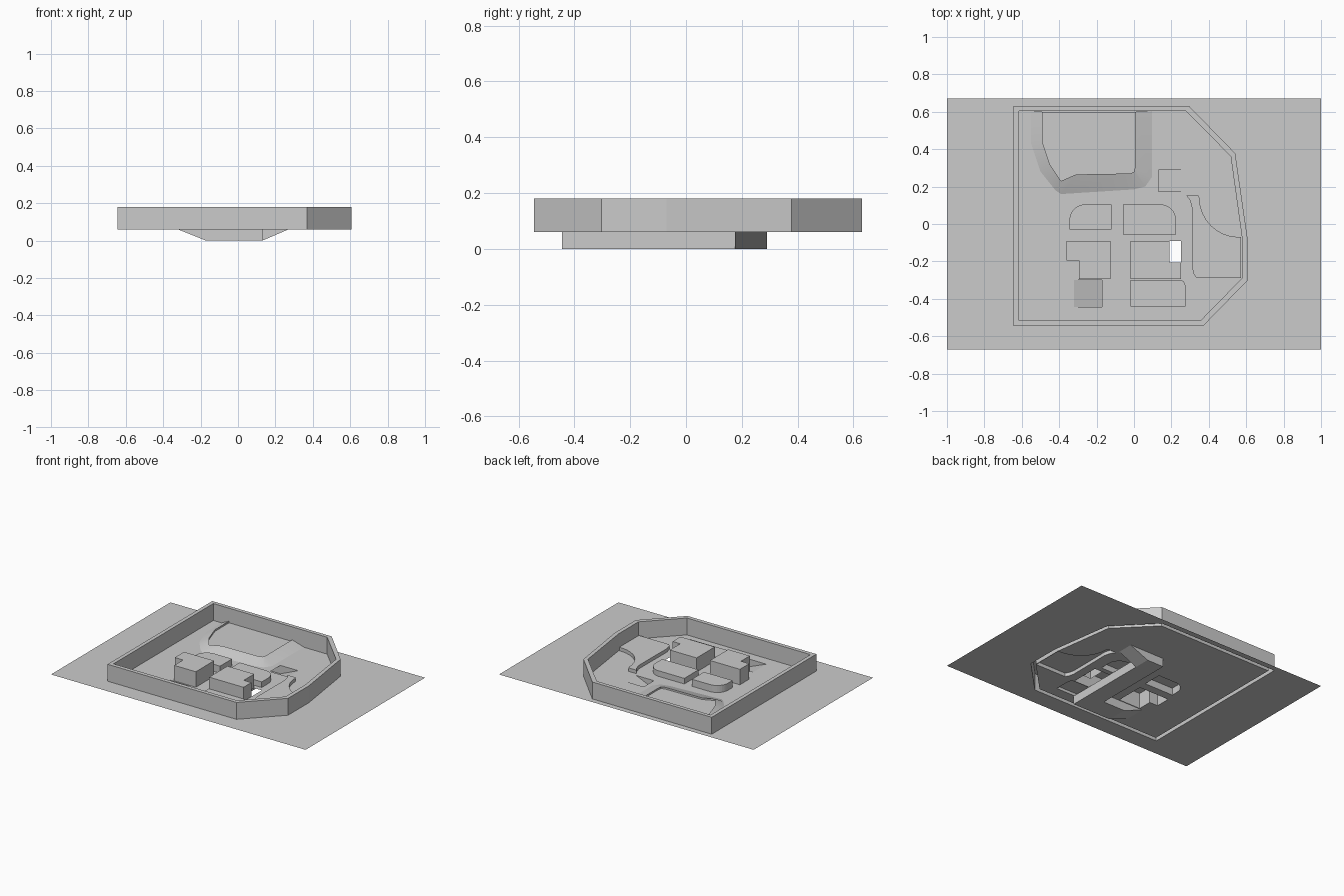
import bpy, bmesh
from math import sin, cos, radians

if "Cube" in bpy.data.objects:
    bpy.data.objects.remove(bpy.data.objects["Cube"])

G = 0.06      # ground level
TOP = 0.18    # top of perimeter wall


def make_object(name, verts, faces, smooth=False):
    mesh = bpy.data.meshes.new(name)
    mesh.from_pydata(verts, [], faces)
    bm = bmesh.new()
    bm.from_mesh(mesh)
    bmesh.ops.recalc_face_normals(bm, faces=bm.faces)
    bm.to_mesh(mesh)
    bm.free()
    ob = bpy.data.objects.new(name, mesh)
    bpy.context.collection.objects.link(ob)
    if smooth:
        bpy.ops.object.select_all(action='DESELECT')
        bpy.context.view_layer.objects.active = ob
        ob.select_set(True)
        bpy.ops.object.shade_smooth_by_angle(angle=radians(30))
    return ob


def arc(cx, cy, rx, ry, a0, a1, n=8):
    return [(cx + rx * cos(radians(a0 + (a1 - a0) * i / n)),
             cy + ry * sin(radians(a0 + (a1 - a0) * i / n))) for i in range(n + 1)]


def rect(x0, x1, y0, y1):
    return [(x0, y0), (x1, y0), (x1, y1), (x0, y1)]


def block(name, outline, height):
    """Hollow block standing on the ground, open underneath."""
    n = len(outline)
    verts = [(x, y, z) for z in (G, G + height) for x, y in outline]
    faces = [(i, (i + 1) % n, n + (i + 1) % n, n + i) for i in range(n)]
    faces.append(tuple(range(n, 2 * n)))
    return make_object(name, verts, faces)


# Footprints
wall_outer = [(-.643, -.545), (.37, -.545), (.606, -.303), (.606, -.07),
              (.541, .378), (.295, .63), (-.643, .63)]
wall_inner = [(-.616, -.517), (.355, -.517), (.577, -.29), (.577, -.07),
              (.517, .362), (.278, .603), (-.616, .603)]
notched_hall = [(-.295, -.295), (-.125, -.295), (-.125, -.09),
                (-.36, -.09), (-.36, -.195), (-.295, -.195)]
main_hall = [(-.02, -.295), (.25, -.295), (.25, -.207), (.19, -.207),
             (.19, -.09), (-.02, -.09)]
main_hall_hole = rect(-.02, .25, -.295, -.09)
front_terrace = [(-.02, -.44), (.275, -.44)] + arc(.25, -.335, .025, .035, 0, 90, 5) + [(-.02, -.3)]
round_corner_left = [(-.345, -.03), (-.12, -.03), (-.12, .105)] + arc(-.26, .02, .085, .085, 90, 180)
round_corner_right = [(-.06, -.055), (.225, -.055)] + arc(.14, .02, .085, .085, 0, 90) + [(-.06, .105)]
curved_terrace = ([(.573, -.29), (.573, -.07)] + arc(.56, .14, .21, .21, 270, 180)
                  + [(.345, .153), (.28, .153), (.3, .125), (.312, .08), (.31, -.23), (.32, -.27), (.335, -.29)])

# Ground sheet, open below the wall, the blocks and the ramps
curve = bpy.data.curves.new("ground_outline", 'CURVE')
curve.dimensions = '2D'
curve.fill_mode = 'BOTH'
for loop in (rect(-1, 1, -.67, .67), wall_outer, wall_inner, notched_hall, main_hall_hole,
             front_terrace, round_corner_left, round_corner_right, curved_terrace,
             rect(-.32, -.17, -.445, -.3), rect(.13, .27, .175, .29)):
    s = curve.splines.new('POLY')
    s.points.add(len(loop) - 1)
    for p, (x, y) in zip(s.points, loop):
        p.co = (x, y, 0, 1)
    s.use_cyclic_u = True
tmp = bpy.data.objects.new("ground_outline", curve)
bpy.context.collection.objects.link(tmp)
bpy.context.view_layer.update()
dg = bpy.context.evaluated_depsgraph_get()
sheet = bpy.data.meshes.new_from_object(tmp.evaluated_get(dg))
bpy.data.objects.remove(tmp)
ground = bpy.data.objects.new("ground_sheet", sheet)
ground.location.z = G
bpy.context.collection.objects.link(ground)

# Perimeter wall: outer side, top, inner side
n = len(wall_outer)
rings = [(wall_outer, G), (wall_outer, TOP), (wall_inner, TOP), (wall_inner, G)]
make_object("perimeter_wall", [(x, y, z) for r, z in rings for x, y in r],
            [(k * n + i, k * n + (i + 1) % n, (k + 1) * n + (i + 1) % n, (k + 1) * n + i)
             for k in range(3) for i in range(n)])

# Buildings and low terraces
block("notched_hall", notched_hall, .11)
block("main_hall", main_hall, .10)
block("front_terrace", front_terrace, .02)
block("left_round_block", round_corner_left, .05)
block("right_round_block", round_corner_right, .04)
block("curved_terrace", curved_terrace, .025)

# Sunken passage with a ramp at each end
path = [(-.32, -.445, G), (-.17, -.445, 0), (.13, -.445, 0), (.13, .175, 0),
        (.27, .175, G), (.27, .29, G), (.13, .29, 0), (0, .29, 0),
        (0, -.3, 0), (-.17, -.3, 0), (-.32, -.3, G)]
verts = list(path)
faces = [(0, 1, 9, 10), (1, 2, 3, 6, 7, 8, 9), (3, 4, 5, 6)]
top = {}
for i, (x, y, z) in enumerate(path):
    top[i] = i
    if z < G:
        top[i] = len(verts)
        verts.append((x, y, G))
for i in range(len(path)):
    j = (i + 1) % len(path)
    f = list(dict.fromkeys((i, j, top[j], top[i])))
    if len(f) > 2:
        faces.append(f)
make_object("sunken_passage", verts, faces)

# Raised bank around a shallow basin against the back wall
foot = [(-.55, .603), (-.55, .43), (-.5, .28), (-.42, .18), (-.39, .16),
        (0, .185), (.06, .2), (.095, .25), (.095, .603)]
rim = [(-.49, .6), (-.49, .44), (-.45, .32), (-.39, .23), (-.31, .265),
       (-.02, .27), (0, .28), (.005, .3), (.005, .6)]
n = len(foot)
levels = [(foot, G + .001), (rim, G + .03), (rim, G + .018)]
faces = [(k * n + i, k * n + i + 1, (k + 1) * n + i + 1, (k + 1) * n + i)
         for k in range(2) for i in range(n - 1)]
faces.append(tuple(range(2 * n, 3 * n)))
make_object("bank_and_basin", [(x, y, z) for r, z in levels for x, y in r], faces, smooth=True)
